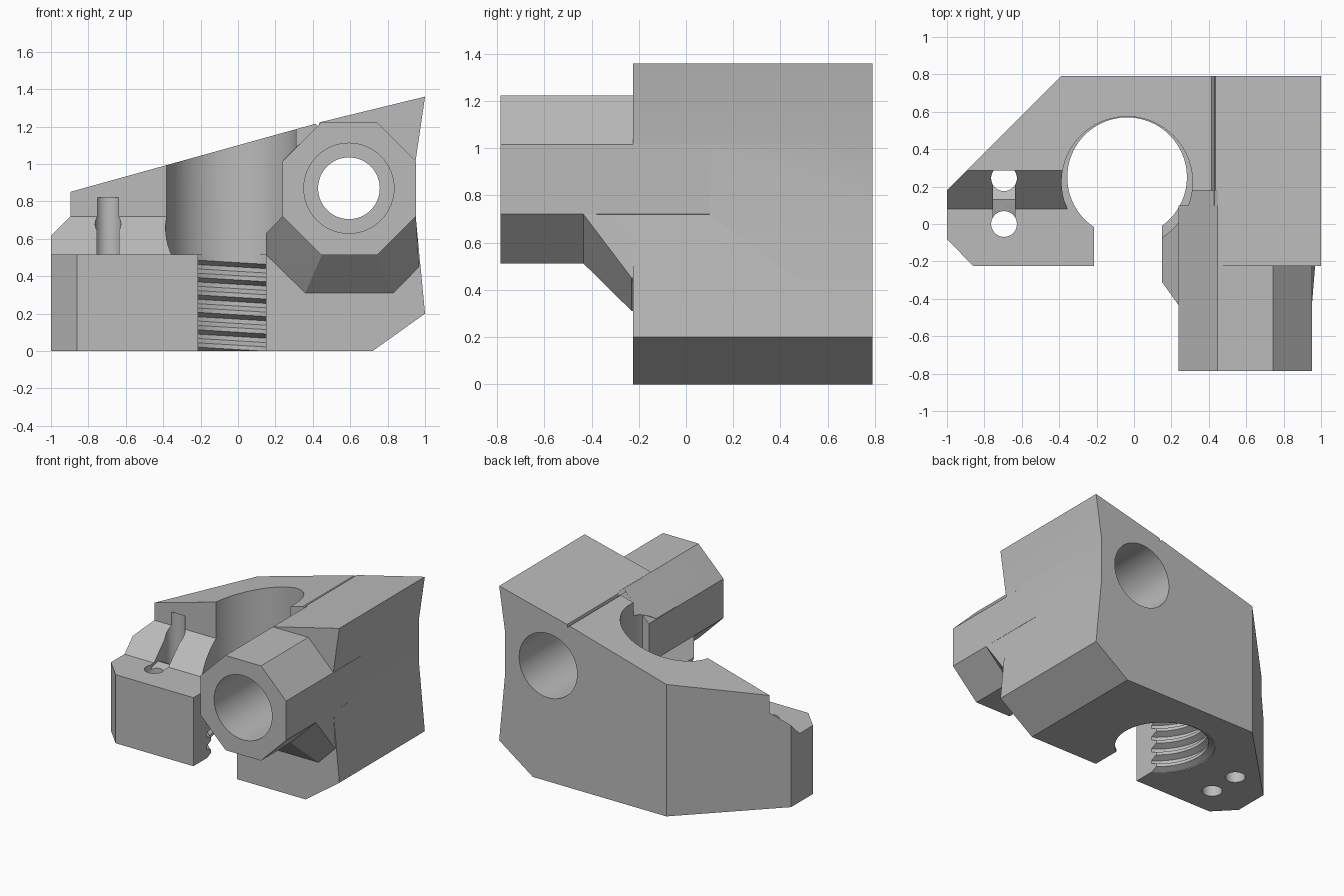
import bpy, bmesh, math
from mathutils import Vector

if "Cube" in bpy.data.objects:
    bpy.data.objects.remove(bpy.data.objects["Cube"], do_unlink=True)

grey = bpy.data.materials.new("machined_grey")
grey.use_nodes = True
COLOR = (0.5, 0.5, 0.5, 1)
grey.diffuse_color = COLOR
grey.node_tree.nodes["Principled BSDF"].inputs["Base Color"].default_value = COLOR


def make(name, bm):
    bmesh.ops.recalc_face_normals(bm, faces=bm.faces)
    mesh = bpy.data.meshes.new(name)
    bm.to_mesh(mesh)
    bm.free()
    mesh.materials.append(grey)
    ob = bpy.data.objects.new(name, mesh)
    bpy.context.collection.objects.link(ob)
    return ob


def prism(name, pts, axis, lo, hi):
    """Extrude a flat outline along an axis from lo to hi."""
    place = {"x": lambda a, b, t: (t, a, b),
             "y": lambda a, b, t: (a, t, b),
             "z": lambda a, b, t: (a, b, t)}[axis]
    bm = bmesh.new()
    ends = [[bm.verts.new(place(a, b, t)) for a, b in pts] for t in (lo, hi)]
    bm.faces.new(ends[0])
    bm.faces.new(ends[1])
    n = len(pts)
    for i in range(n):
        j = (i + 1) % n
        bm.faces.new((ends[0][i], ends[0][j], ends[1][j], ends[1][i]))
    return make(name, bm)


def rod(name, a, b, r, axis, lo, hi, n=64):
    ring = [(a + r * math.cos(i * math.tau / n), b + r * math.sin(i * math.tau / n))
            for i in range(n)]
    return prism(name, ring, axis, lo, hi)


def hull(name, pts):
    bm = bmesh.new()
    for p in pts:
        bm.verts.new(p)
    out = bmesh.ops.convex_hull(bm, input=bm.verts)
    bmesh.ops.delete(bm, geom=[g for g in out["geom_interior"]
                               if isinstance(g, bmesh.types.BMVert)], context="VERTS")
    return make(name, bm)


def combine(ob, other, operation):
    mod = ob.modifiers.new("combine", "BOOLEAN")
    mod.object, mod.operation, mod.solver = other, operation, "EXACT"
    bpy.context.view_layer.update()
    deps = bpy.context.evaluated_depsgraph_get()
    mesh = bpy.data.meshes.new_from_object(ob.evaluated_get(deps))
    ob.modifiers.clear()
    ob.data = mesh
    bpy.data.objects.remove(other, do_unlink=True)


# Clamp block: side profile trimmed by its chamfered plan
block = prism("clamp_block", [(-1, 0), (.72, 0), (1, .2), (.95, .72), (.95, 1.02), (1, 1.36),
                              (.435, 1.222), (.43, 1.2), (.415, 1.215), (-1, .822)],
              "y", -.225, .79)
plan = [(-1, -.08), (-.86, -.225), (.5, -.225), (1.2, -.225), (1.2, .79), (-.39, .79), (-1, .18)]
combine(block, prism("plan", plan, "z", -.1, 2), "INTERSECT")

# Front step with its sloped riser, then the recess beside the tube
combine(block, prism("step_cut", [(-1, .515), (.08, .515), (.285, .72), (.285, 2), (-1, 2)],
                     "x", -2, .15), "DIFFERENCE")
combine(block, prism("recess_cut", [(.1, .58), (.24, .72), (.24, 1.02), (.45, 1.225),
                                    (.45, 1.6), (.1, 1.6)], "y", -1, .18), "DIFFERENCE")

# Vertical bore and front slot
combine(block, rod("bore_cut", -.037, .224, .35, "z", .515, 2, 96), "DIFFERENCE")
combine(block, prism("slot_cut", [(-.213, -.5), (.15, -.5), (.15, .2), (-.213, .2)],
                     "z", -.2, 2), "DIFFERENCE")


# Threaded lower bore: tilted ring grooves
def thread(cx, cy, minor, major, pitch, turns, n=64):
    profile = [(minor, -.16)]
    for k in range(turns):
        z = -.06 + k * pitch
        profile += [(minor, z), (major, z + .25 * pitch),
                    (major, z + .5 * pitch), (minor, z + .75 * pitch)]
    profile.append((minor, .56))
    bm = bmesh.new()
    rings = []
    for r, z in profile:
        ring = []
        for i in range(n):
            a = i * math.tau / n
            x = r * math.cos(a)
            ring.append(bm.verts.new((cx + x, cy + r * math.sin(a), z - .06 * x)))
        rings.append(ring)
    for low, high in zip(rings, rings[1:]):
        for i in range(n):
            j = (i + 1) % n
            bm.faces.new((low[i], low[j], high[j], high[i]))
    bm.faces.new(rings[0])
    bm.faces.new(rings[-1])
    return make("thread_cut", bm)


combine(block, thread(-.037, .25, .32, .365, .093, 6), "DIFFERENCE")

# Tie holes and the saddle channel between them
PIN_X, PIN_R = -.695, .069
combine(block, rod("front_hole", PIN_X, 0, PIN_R, "z", -.2, 1, 32), "DIFFERENCE")
combine(block, rod("rear_hole", PIN_X, .245, PIN_R, "z", -.2, .82, 32), "DIFFERENCE")
combine(block, prism("saddle", [(-.01, .46), (.06, .49), (.13, .51), (.19, .48), (.24, .42),
                                (.24, .8), (-.01, .8)],
                     "x", PIN_X - .06, PIN_X + .06), "DIFFERENCE")

# Octagonal clamp tube
CX, CZ, HALF = .595, .868, .356
radius = HALF / math.cos(math.pi / 8)
octagon = [(CX + radius * math.cos((i + .5) * math.pi / 4),
            CZ + radius * math.sin((i + .5) * math.pi / 4)) for i in range(8)]
combine(block, prism("clamp_tube", octagon, "y", -.787, .1), "UNION")

# Flared support under the tube
low = [(x, -.435, z) for x, z in octagon if z < CZ]
foot = [(.24, .72), (.15, .63), (.15, .515), (.36, .31), (.83, .31), (.968, .45), (.95, .72)]
flare = low + [(x, -.23, z) for x, z in foot] + [(x, -.2, z) for x, z in foot]
flare.append((.15, -.31, .63))
combine(block, hull("flare", flare), "UNION")

# Cross hole: wide from both ends with a narrow middle collar
for lo, hi, r in ((-1, -.2, .241), (0, 1, .241), (-.3, .1, .165)):
    combine(block, rod("cross_hole", .593, .87, r, "y", lo, hi), "DIFFERENCE")

# Shading
block.name = "clamp_block"
if not block.data.materials:
    block.data.materials.append(grey)
bpy.ops.object.select_all(action="DESELECT")
block.select_set(True)
bpy.context.view_layer.objects.active = block
bpy.ops.object.shade_smooth_by_angle(angle=math.radians(25))
